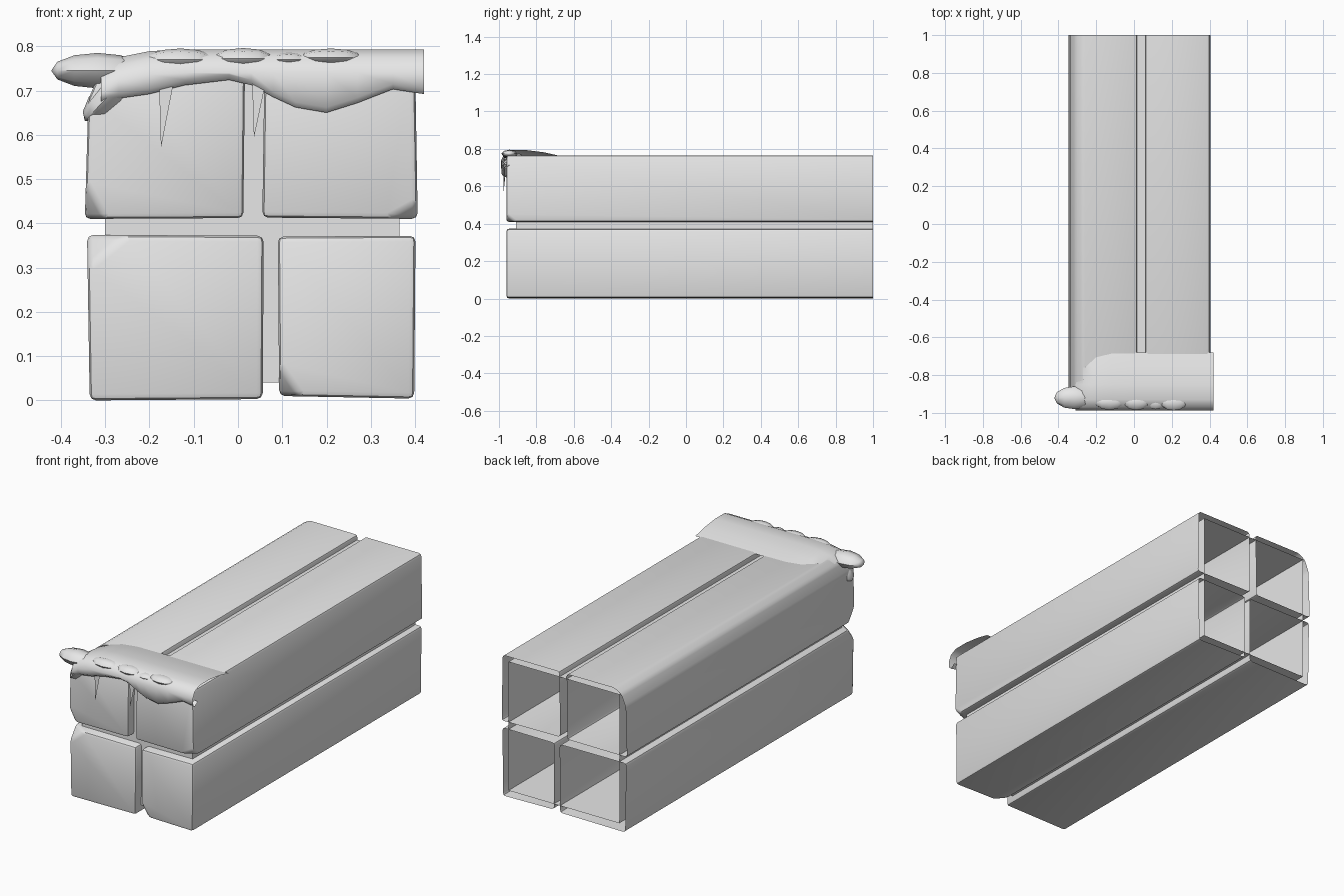
import bpy, bmesh
from mathutils import Vector

if "Cube" in bpy.data.objects:
    bpy.data.objects.remove(bpy.data.objects["Cube"], do_unlink=True)

grey = bpy.data.materials.new("stone_grey")
grey.use_nodes = True
grey.diffuse_color = (0.8, 0.8, 0.8, 1)
grey.node_tree.nodes["Principled BSDF"].inputs["Base Color"].default_value = (0.8, 0.8, 0.8, 1)


def finish(bm, name, angle=0.6, outward=True):
    if outward:
        bmesh.ops.recalc_face_normals(bm, faces=bm.faces)
    mesh = bpy.data.meshes.new(name)
    bm.to_mesh(mesh)
    bm.free()
    mesh.materials.append(grey)
    obj = bpy.data.objects.new(name, mesh)
    bpy.context.collection.objects.link(obj)
    bpy.ops.object.select_all(action='DESELECT')
    obj.select_set(True)
    bpy.context.view_layer.objects.active = obj
    bpy.ops.object.shade_smooth_by_angle(angle=angle)
    return obj


def beam(name, outline, front, bevel=0, chips=()):
    """Extrude an x-z outline to the back, leaving the back end open."""
    bm = bmesh.new()
    face = bm.faces.new([bm.verts.new((x, front, z)) for x, z in outline])
    sides = bmesh.ops.extrude_face_region(bm, geom=[face], use_keep_orig=True)
    tops = [g for g in sides["geom"] if isinstance(g, bmesh.types.BMVert)]
    bmesh.ops.translate(bm, vec=(0, 1 - front, 0), verts=tops)
    bmesh.ops.recalc_face_normals(bm, faces=bm.faces)
    # knock off chipped front corners
    for point, normal in chips:
        cut = bmesh.ops.bisect_plane(bm, geom=bm.verts[:] + bm.edges[:] + bm.faces[:],
                                     plane_co=point, plane_no=normal, clear_outer=True)
        edges = [g for g in cut["geom_cut"] if isinstance(g, bmesh.types.BMEdge)]
        bmesh.ops.holes_fill(bm, edges=edges, sides=0)
    back = [f for f in bm.faces if all(v.co.y > 0.999 for v in f.verts)]
    bmesh.ops.delete(bm, geom=back, context='FACES_ONLY')
    if bevel:
        edges = [e for e in bm.edges if not e.is_boundary]
        bmesh.ops.bevel(bm, geom=edges, offset=bevel, segments=2, profile=0.5,
                        affect='EDGES', clamp_overlap=True)
    return finish(bm, name)


# Four long hollow stones around a recessed core
beam("upper_right_stone",
     [(-0.346, 0.41), (0.012, 0.412), (0.016, 0.765), (-0.27, 0.766), (-0.312, 0.742), (-0.338, 0.68)],
     -0.96, 0.012, [((-0.30, -0.96, 0.41), (-1, -0.8, -0.55))])
beam("upper_left_stone",
     [(0.055, 0.413), (0.406, 0.41), (0.4, 0.766), (0.06, 0.766)],
     -0.96, 0.013, [((0.34, -0.96, 0.41), (0.55, -0.8, -1))])
beam("lower_right_stone",
     [(-0.335, 0.0), (0.056, 0.003), (0.058, 0.372), (-0.341, 0.374)],
     -0.96, 0.014, [((-0.25, -0.96, 0.374), (-0.6, -1, 0.75))])
beam("lower_left_stone",
     [(0.093, 0.01), (0.398, 0.004), (0.401, 0.372), (0.09, 0.37)],
     -0.96, 0.013, [((0.14, -0.96, 0.01), (-1, -0.8, -0.7))])
beam("mortar_core", [(-0.3, 0.04), (0.365, 0.04), (0.365, 0.738), (-0.3, 0.738)], -0.91)

# Draped cover: cross-section swept along x with a wavy lower lip
lip = [(-0.31, 0.67), (-0.27, 0.682), (-0.2, 0.692), (-0.12, 0.712), (-0.02, 0.724), (0.03, 0.712),
       (0.08, 0.685), (0.13, 0.662), (0.2, 0.65), (0.27, 0.672), (0.35, 0.703), (0.42, 0.692)]
section = [(-0.68, 0.764), (-0.76, 0.782), (-0.85, 0.793), (-0.93, 0.793), (-0.97, 0.775), (-0.988, 0.74)]
bm = bmesh.new()
rows = []
for i, (x, low) in enumerate(lip):
    sag = (0.045, 0.018, 0.004)[i] if i < 3 else 0
    points = [(y, z - sag) for y, z in section] + [(-0.985, low + 0.012), (-0.97, low), (-0.945, low + 0.02)]
    shift = 0.04 if i == 0 else 0
    rows.append([bm.verts.new((x + (shift if k < 2 else 0), y, z)) for k, (y, z) in enumerate(points)])
for a, b in zip(rows, rows[1:]):
    for k in range(len(a) - 1):
        bm.faces.new((a[k], a[k + 1], b[k + 1], b[k]))
finish(bm, "draped_cover", 0.9)


def lump(name, centre, size, tilt=0.0):
    """Low-poly pointed pebble with its long axis along x."""
    bm = bmesh.new()
    bmesh.ops.create_uvsphere(bm, u_segments=8, v_segments=6, radius=1)
    for v in bm.verts:
        v.co = Vector((v.co.z * size[0], v.co.x * size[1], v.co.y * size[2]))
    obj = finish(bm, name, 0.9)
    obj.location = centre
    obj.rotation_euler.y = tilt


# Row of lumps along the front edge, and a lobe hanging at the corner
lump("corner_lump", (-0.317, -0.92, 0.745), (0.105, 0.06, 0.04))
lump("edge_lump_1", (-0.13, -0.942, 0.77), (0.08, 0.042, 0.025))
lump("edge_lump_2", (0.012, -0.943, 0.772), (0.07, 0.042, 0.024))
lump("edge_lump_3", (0.115, -0.947, 0.77), (0.045, 0.034, 0.016))
lump("edge_lump_4", (0.21, -0.945, 0.775), (0.07, 0.042, 0.02))
lump("hanging_lobe", (-0.285, -0.925, 0.695), (0.088, 0.06, 0.035), -0.8)


# Thin spikes hanging from the lip
for n, (x, top, tip) in enumerate([(-0.165, 0.71, 0.57), (0.045, 0.72, 0.593)]):
    bm = bmesh.new()
    ring = [bm.verts.new((x + dx, y, top)) for dx, y in ((-0.013, -0.975), (0.018, -0.975), (0, -0.96))]
    point = bm.verts.new((x - 0.009, -0.975, tip))
    bm.faces.new(ring)
    for k in range(3):
        bm.faces.new((ring[k], ring[(k + 1) % 3], point))
    finish(bm, f"hanging_spike_{n + 1}", 0.3)
